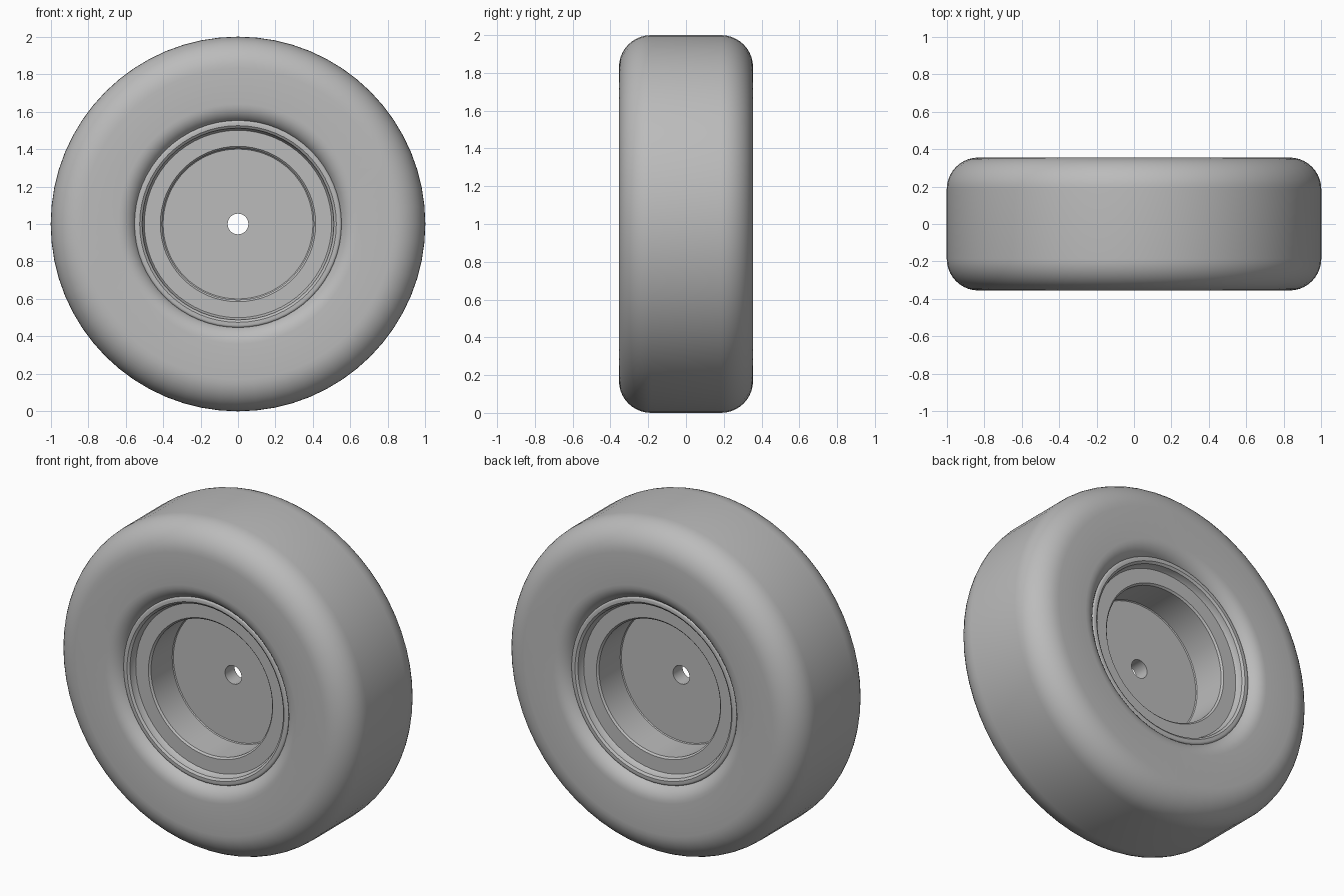
import bpy, bmesh, math
from mathutils import Matrix, Vector

cube = bpy.data.objects.get("Cube")
if cube:
    bpy.data.objects.remove(cube, do_unlink=True)

grey = bpy.data.materials.new("plain grey")
grey.use_nodes = True
color = (0.5, 0.5, 0.5, 1)
grey.diffuse_color = color
grey.node_tree.nodes["Principled BSDF"].inputs["Base Color"].default_value = color


def arc(r, d, rad_r, rad_d, start, end, steps):
    """Elliptical corner of a profile, as (radius, depth) points."""
    angles = [math.radians(start + (end - start) * i / steps) for i in range(steps + 1)]
    return [(r + rad_r * math.cos(a), d + rad_d * math.sin(a)) for a in angles]


def lathe(name, half, segments=64):
    """Spin a half profile, mirrored front to back, around the axle."""
    profile = half + [(r, -d) for r, d in reversed(half)]
    bm = bmesh.new()
    rings = []
    for i in range(segments):
        a = 2 * math.pi * i / segments
        rings.append([bm.verts.new((r * math.cos(a), d, 1 + r * math.sin(a)))
                      for r, d in profile])
    n = len(profile)
    for i in range(segments):
        here, after = rings[i], rings[(i + 1) % segments]
        for j in range(n):
            k = (j + 1) % n
            bm.faces.new((here[j], here[k], after[k], after[j]))
    bmesh.ops.recalc_face_normals(bm, faces=bm.faces)
    mesh = bpy.data.meshes.new(name)
    bm.to_mesh(mesh)
    bm.free()
    mesh.materials.append(grey)
    obj = bpy.data.objects.new(name, mesh)
    bpy.context.collection.objects.link(obj)
    bpy.ops.object.select_all(action='DESELECT')
    obj.select_set(True)
    bpy.context.view_layer.objects.active = obj
    bpy.ops.object.shade_smooth_by_angle(angle=math.radians(30))


# Tyre: rounded shoulder, flat sidewall, rolled bead
tyre = arc(0.83, 0.185, 0.17, 0.17, 0, 90, 10)
tyre += arc(0.64, 0.255, 0.10, 0.10, 90, 180, 8)
tyre += [(0.54, 0.20)]
lathe("tyre", tyre)

# Rim: outer lip, stepped flange, deep well and centre disc with axle hole
rim = [(0.555, 0.18), (0.555, 0.295)]
rim += arc(0.54, 0.295, 0.015, 0.015, 15, 90, 4)
rim += [(0.525, 0.31), (0.512, 0.30), (0.508, 0.275), (0.50, 0.262),
        (0.415, 0.262), (0.405, 0.252), (0.405, 0.05), (0.40, 0.045),
        (0.055, 0.045)]
lathe("rim", rim)
